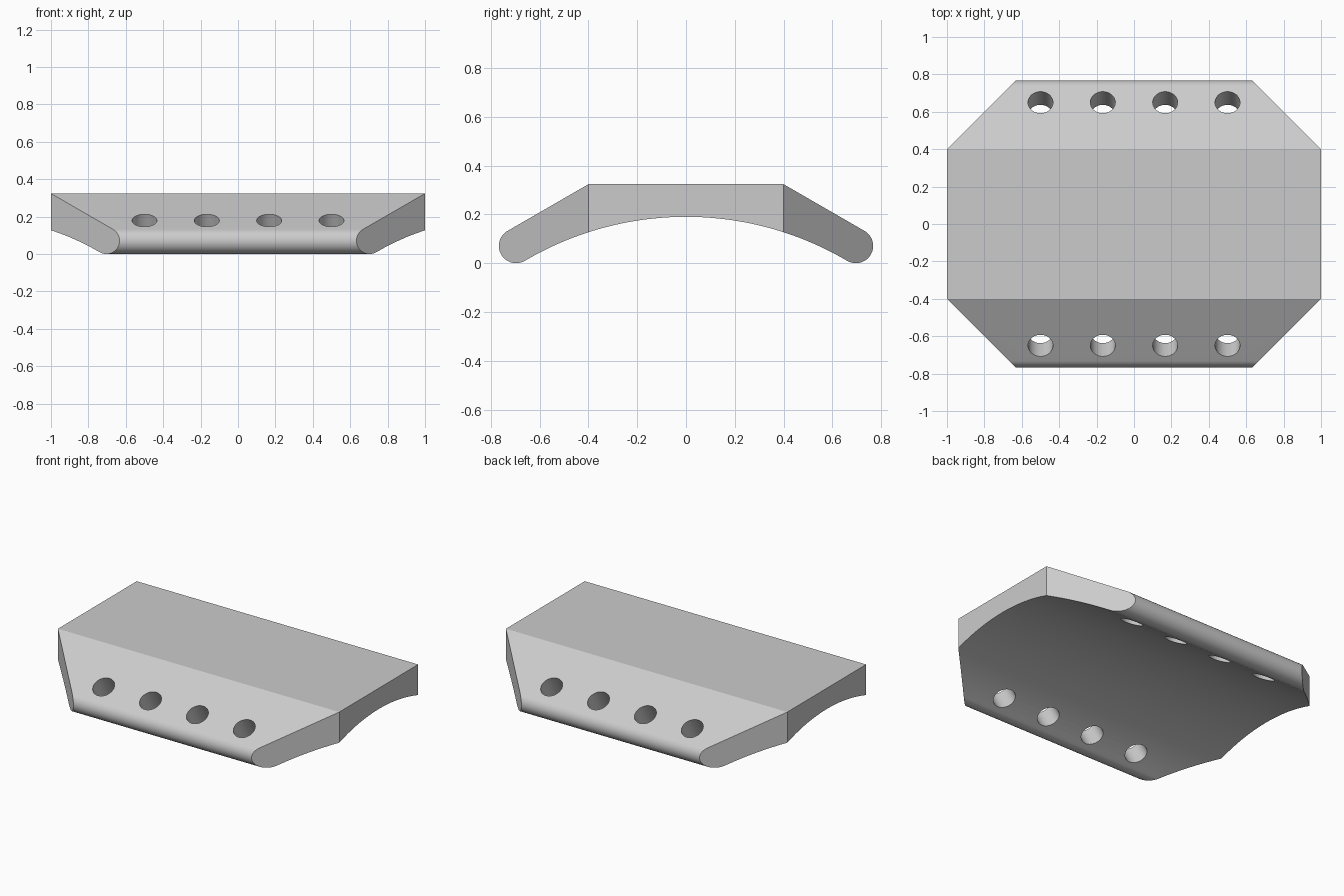
import bpy
import bmesh
import math
from mathutils import Vector, Matrix

old = bpy.data.objects.get("Cube")
if old:
    bpy.data.objects.remove(old)

TILT = math.radians(30)   # slope of both wings
HALF_X, FLAT_Y, END_Y, TOP_Z = 1.0, 0.4, 0.767, 0.3235
END_R = 0.0708            # radius of the rounded wing tips
HOLE_R = 0.0667


def grey_material():
    mat = bpy.data.materials.new("light_grey")
    mat.use_nodes = True
    colour = (0.6, 0.6, 0.6, 1)
    mat.diffuse_color = colour
    mat.node_tree.nodes["Principled BSDF"].inputs["Base Color"].default_value = colour
    return mat


def half_profile():
    """Outline of the +y half: top edge, rounded tip, then the underside arc."""
    tip_y = END_Y - END_R
    pts = [(FLAT_Y, TOP_Z)]
    steps = 24
    for i in range(steps + 1):
        a = math.pi / 2 - TILT - math.pi * i / steps
        pts.append((tip_y + END_R * math.cos(a), END_R + END_R * math.sin(a)))
    # underside arc, tangent to the wing slope
    y0, z0 = pts[-1]
    arc_y = 0.65
    arc_z = z0 + (y0 - arc_y) * math.tan(TILT)
    radius = arc_y / math.sin(TILT)
    centre_z = arc_z - radius * math.cos(TILT)
    for i in range(21):
        a = TILT * (1 - i / 20)
        pts.append((radius * math.sin(a), centre_z + radius * math.cos(a)))
    return pts


def new_object(name, bm):
    mesh = bpy.data.meshes.new(name)
    bm.to_mesh(mesh)
    bm.free()
    obj = bpy.data.objects.new(name, mesh)
    bpy.context.collection.objects.link(obj)
    return obj


# Plate: mirrored profile extruded along x
half = half_profile()
outline = half + [(-y, z) for y, z in reversed(half[:-1])]
bm = bmesh.new()
face = bm.faces.new([bm.verts.new((-HALF_X, y, z)) for y, z in outline])
out = bmesh.ops.extrude_face_region(bm, geom=[face])
moved = [v for v in out["geom"] if isinstance(v, bmesh.types.BMVert)]
bmesh.ops.translate(bm, verts=moved, vec=(2 * HALF_X, 0, 0))

# Corners: cut off at 45 degrees and capped
for sx in (-1, 1):
    for sy in (-1, 1):
        cut = bmesh.ops.bisect_plane(
            bm, geom=bm.verts[:] + bm.edges[:] + bm.faces[:], dist=1e-5,
            plane_co=(sx * HALF_X, sy * FLAT_Y, 0), plane_no=Vector((sx, sy, 0)).normalized(),
            clear_outer=True)
        rim = [e for e in cut["geom_cut"] if isinstance(e, bmesh.types.BMEdge) and e.is_boundary]
        bmesh.ops.edgeloop_fill(bm, edges=rim)
bmesh.ops.recalc_face_normals(bm, faces=bm.faces[:])
plate = new_object("curved_plate", bm)
plate.data.materials.append(grey_material())

# Holes: a row of four through each wing, square to its slope
bm = bmesh.new()
hole_y = 0.65
hole_z = TOP_Z - (hole_y - FLAT_Y) * math.tan(TILT)
for side in (-1, 1):
    for i in range(4):
        place = Matrix.Translation((-0.5 + i / 3, side * hole_y, hole_z))
        bmesh.ops.create_cone(
            bm, cap_ends=True, segments=48, radius1=HOLE_R, radius2=HOLE_R, depth=0.6,
            matrix=place @ Matrix.Rotation(-side * TILT, 4, "X"))
cutter = new_object("hole_cutter", bm)
cutter.hide_render = True

mod = plate.modifiers.new("holes", "BOOLEAN")
mod.operation = "DIFFERENCE"
mod.solver = "EXACT"
mod.object = cutter
bpy.ops.object.select_all(action="DESELECT")
bpy.context.view_layer.objects.active = plate
plate.select_set(True)
bpy.ops.object.modifier_apply(modifier=mod.name)
bpy.data.objects.remove(cutter)
bpy.ops.object.shade_smooth_by_angle(angle=math.radians(20))
